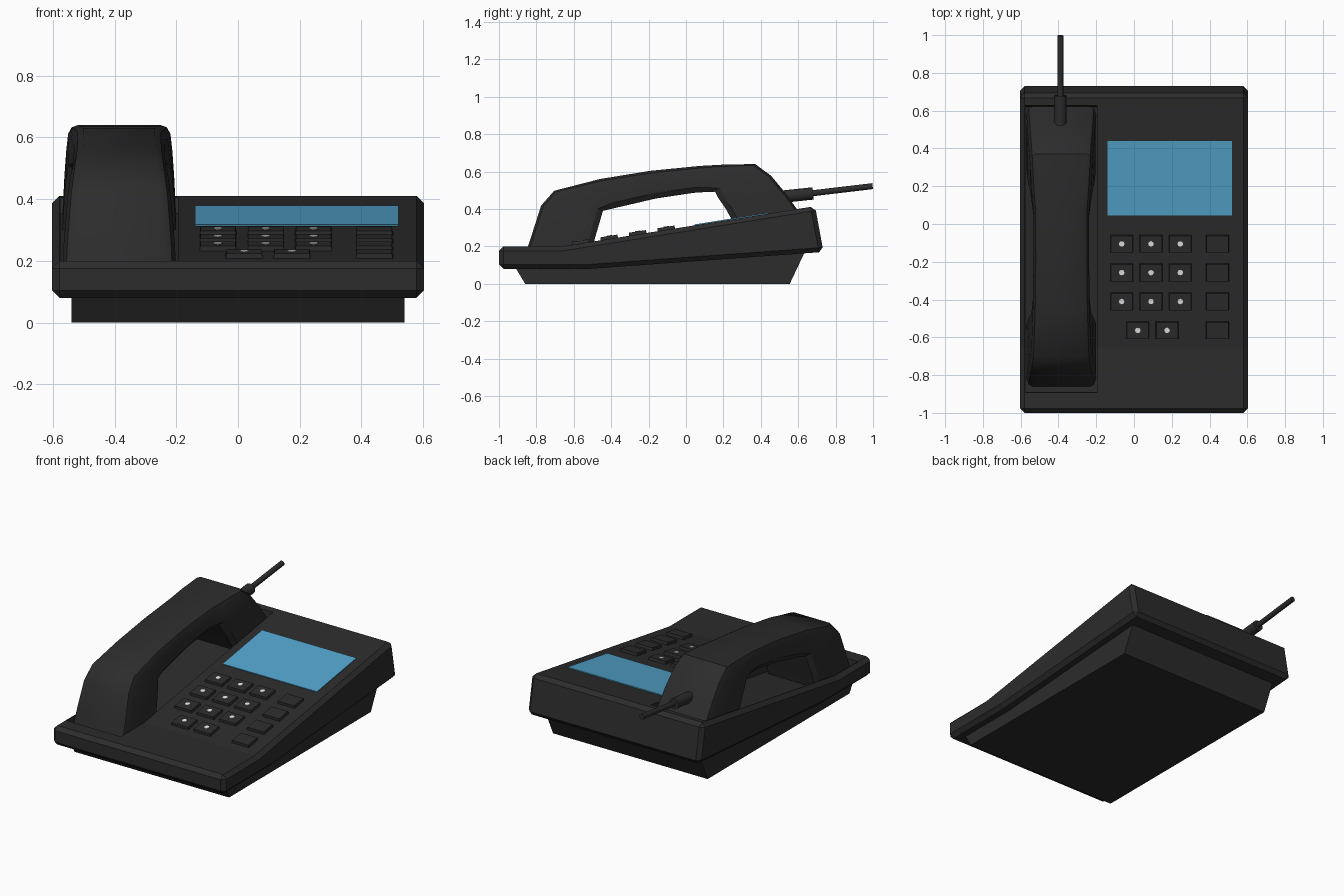
import bpy, bmesh, math
from mathutils import Vector, Matrix

if "Cube" in bpy.data.objects:
    bpy.data.objects.remove(bpy.data.objects["Cube"])

SLOPE = 0.159
TILT = math.atan(SLOPE)


def surf(y):
    """Height of the sloping top panel."""
    return 0.2 + SLOPE * max(0, y + 0.66)


def material(name, rgb):
    m = bpy.data.materials.new(name)
    m.diffuse_color = (*rgb, 1)
    m.use_nodes = True
    m.node_tree.nodes["Principled BSDF"].inputs["Base Color"].default_value = m.diffuse_color
    return m


BLACK = material("charcoal_plastic", (0.025, 0.025, 0.025))
BLUE = material("blue_screen", (0.085, 0.37, 0.60))
WHITE = material("white_marks", (0.8, 0.8, 0.8))


def finish(bm, name, mat, bevel=0, segments=1, smooth=35):
    bmesh.ops.recalc_face_normals(bm, faces=bm.faces)
    me = bpy.data.meshes.new(name)
    bm.to_mesh(me)
    bm.free()
    ob = bpy.data.objects.new(name, me)
    bpy.context.collection.objects.link(ob)
    me.materials.append(mat)
    bpy.ops.object.select_all(action='DESELECT')
    ob.select_set(True)
    bpy.context.view_layer.objects.active = ob
    if bevel:
        b = ob.modifiers.new("bevel", 'BEVEL')
        b.width, b.segments = bevel, segments
        b.limit_method, b.angle_limit = 'ANGLE', math.radians(30)
        bpy.ops.object.modifier_apply(modifier="bevel")
    if smooth:
        bpy.ops.object.shade_smooth_by_angle(angle=math.radians(smooth))
    return ob


def extrude_profile(name, pts, x0, x1, **kw):
    """Side profile of (y, z) points extruded along x."""
    bm = bmesh.new()
    f = bm.faces.new([bm.verts.new((x0, y, z)) for y, z in pts])
    r = bmesh.ops.extrude_face_region(bm, geom=[f])
    bmesh.ops.translate(bm, vec=(x1 - x0, 0, 0),
                        verts=[v for v in r['geom'] if isinstance(v, bmesh.types.BMVert)])
    return finish(bm, name, BLACK, **kw)


def on_panel(x, y, lift):
    return Matrix.Translation((x, y, surf(y) + lift)) @ Matrix.Rotation(TILT, 4, 'X')


def rod(name, a, b, r, sides=16):
    a, b = Vector(a), Vector(b)
    bm = bmesh.new()
    bmesh.ops.create_cone(bm, cap_ends=True, segments=sides, radius1=r, radius2=r,
                          depth=(b - a).length)
    rot = (b - a).to_track_quat('Z', 'Y').to_matrix().to_4x4()
    bmesh.ops.transform(bm, matrix=Matrix.Translation((a + b) / 2) @ rot, verts=bm.verts)
    return finish(bm, name, BLACK)


# Housing: wedge shell with chamfered edges
housing = extrude_profile("housing", [(-1, 0.08), (-0.51, 0.08), (0.735, 0.17), (0.69, 0.4147),
                                      (-0.66, 0.2), (-1, 0.2)], -0.603, 0.603,
                          bevel=0.024, smooth=0)

# Cradle recess under the handset
cutter = extrude_profile("cradle_cutter", [(-0.89, 0.15), (-0.66, 0.15), (0.62, surf(0.62) - 0.05),
                                           (0.655, 0.6), (-0.9, 0.6)], -0.575, -0.195, smooth=0)
cutter.hide_render = True
cut = housing.modifiers.new("cradle", 'BOOLEAN')
cut.object, cut.operation, cut.solver = cutter, 'DIFFERENCE', 'EXACT'
bpy.context.view_layer.objects.active = housing
bpy.ops.object.modifier_apply(modifier="cradle")
bpy.data.objects.remove(cutter)

# Foot underneath
extrude_profile("base", [(-0.86, 0), (0.555, 0), (0.64, 0.18), (-0.45, 0.10), (-0.92, 0.10)],
                -0.54, 0.54, smooth=0)

# Handset: loft of chamfered sections (outer y, z, inner y, z, half width)
STATIONS = [(-0.86, 0.155, -0.51, 0.155, 0.185), (-0.825, 0.26, -0.485, 0.25, 0.180),
            (-0.775, 0.417, -0.46, 0.335, 0.168), (-0.705, 0.497, -0.444, 0.39, 0.158),
            (-0.46, 0.56, -0.38, 0.405, 0.150), (-0.19, 0.604, -0.16, 0.456, 0.147),
            (0.075, 0.63, 0.04, 0.486, 0.148), (0.20, 0.637, 0.10, 0.49, 0.157),
            (0.37, 0.640, 0.155, 0.492, 0.166), (0.455, 0.577, 0.175, 0.455, 0.172),
            (0.53, 0.487, 0.21, 0.405, 0.178), (0.635, 0.34, 0.275, 0.29, 0.185)]
bm = bmesh.new()
rings = []
for oy, oz, iy, iz, hw in STATIONS:
    o, i = Vector((0, oy, oz)), Vector((0, iy, iz))
    d = (i - o).normalized()
    half = [(hw - 0.032, 0), (hw - 0.012, 0.012), (hw, 0.05)]
    ring = [(sx, o + d * t) for sx, t in half]
    ring += [(hw, i - d * 0.03), (hw - 0.02, i)]
    ring += [(-sx, p) for sx, p in reversed(ring)]
    rings.append([bm.verts.new((-0.385 + sx, p.y, p.z)) for sx, p in ring])
for a, b in zip(rings, rings[1:]):
    for k in range(len(a)):
        n = (k + 1) % len(a)
        bm.faces.new((a[k], a[n], b[n], b[k]))
bm.faces.new(rings[0])
bm.faces.new(rings[-1])
finish(bm, "handset", BLACK, smooth=32)

# Strain relief and aerial behind the handset
rod("aerial_sleeve", (-0.39, 0.48, 0.462), (-0.39, 0.68, 0.483), 0.033)
rod("aerial", (-0.39, 0.66, 0.482), (-0.39, 0.998, 0.522), 0.016)

# Screen plate
bm = bmesh.new()
bmesh.ops.create_cube(bm, size=1)
bmesh.ops.transform(bm, verts=bm.verts, matrix=on_panel(0.19, 0.243, 0.001)
                    @ Matrix.Diagonal((0.66, 0.40, 0.008, 1)))
finish(bm, "screen", BLUE, smooth=0)

# Keys: three-column pad, two lower keys and a function column
ROWS = [-0.105, -0.257, -0.41, -0.563]
number_keys = [(x, y) for y in ROWS[:3] for x in (-0.065, 0.09, 0.245)]
number_keys += [(0.02, ROWS[3]), (0.175, ROWS[3])]
function_keys = [(0.442, y) for y in ROWS]
for n, (x, y) in enumerate(number_keys + function_keys):
    bm = bmesh.new()
    bmesh.ops.create_cube(bm, size=1)
    for v in bm.verts:
        if v.co.z > 0:
            v.co.x *= 0.92
            v.co.y *= 0.92
    bmesh.ops.transform(bm, verts=bm.verts, matrix=on_panel(x, y, 0.002)
                        @ Matrix.Diagonal((0.124, 0.098, 0.028, 1)))
    finish(bm, f"key_{n + 1}", BLACK, smooth=0)

# Plain pale dots on the number keys
for n, (x, y) in enumerate(number_keys):
    bm = bmesh.new()
    bmesh.ops.create_cone(bm, cap_ends=True, segments=8, radius1=0.015, radius2=0.015, depth=0.004)
    bmesh.ops.transform(bm, verts=bm.verts, matrix=on_panel(x, y, 0.017))
    finish(bm, f"key_dot_{n + 1}", WHITE, smooth=0)
